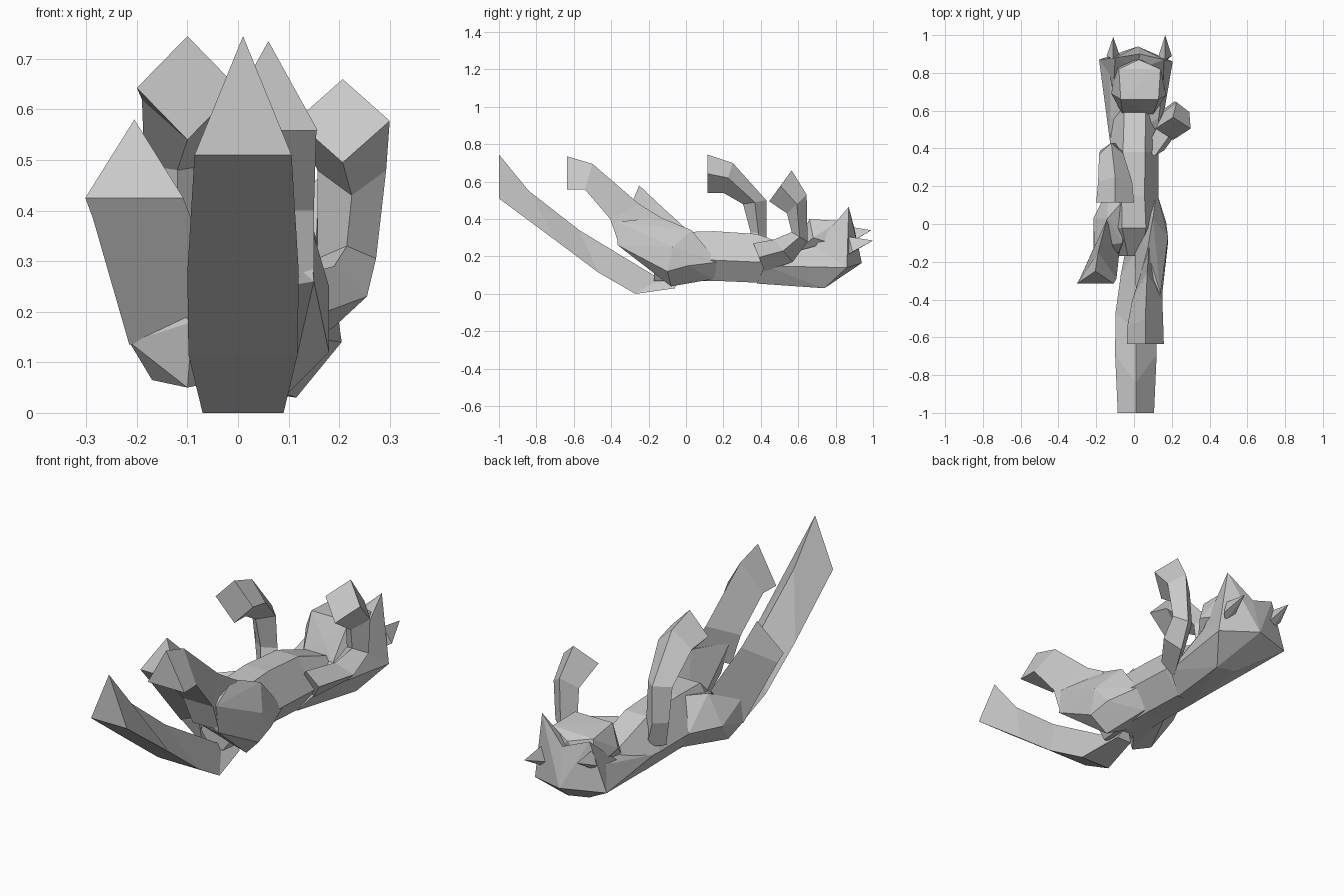
import bpy, bmesh


def finish(name, bm):
    bmesh.ops.recalc_face_normals(bm, faces=bm.faces)
    me = bpy.data.meshes.new(name)
    bm.to_mesh(me)
    bm.free()
    ob = bpy.data.objects.new(name, me)
    bpy.context.collection.objects.link(ob)
    return ob


def hull(name, pts):
    """Faceted convex lump around a few points."""
    bm = bmesh.new()
    for p in pts:
        bm.verts.new(p)
    bmesh.ops.convex_hull(bm, input=bm.verts)
    loose = [v for v in bm.verts if not v.link_faces]
    bmesh.ops.delete(bm, geom=loose, context='VERTS')
    return finish(name, bm)


def loft(name, rings):
    """Skin equal-length rings and cap both ends."""
    bm = bmesh.new()
    vs = [[bm.verts.new(p) for p in r] for r in rings]
    n = len(rings[0])
    for a, b in zip(vs, vs[1:]):
        for i in range(n):
            j = (i + 1) % n
            bm.faces.new((a[i], a[j], b[j], b[i]))
    bm.faces.new(vs[0])
    bm.faces.new(vs[-1])
    return finish(name, bm)


def limb(name, sections, diamond):
    """Section = x, half width, outer y, outer z, inner y, inner z."""
    rings = []
    for x, w, yo, zo, yi, zi in sections:
        if diamond:
            ym, zm = (yo + yi) / 2, (zo + zi) / 2
            rings.append([(x, yo, zo), (x + w, ym, zm), (x, yi, zi), (x - w, ym, zm)])
        else:
            rings.append([(x, yo, zo), (x + w, yi, zi), (x - w, yi, zi)])
    return loft(name, rings)


# Tail: triangular section with a ridge on top
limb("tail", [
    (.01, .096, -1, .745, -1, .51),
    (.01, .11, -.84, .55, -.69, .28),
    (.01, .108, -.57, .34, -.47, .115),
    (.01, .08, -.14, .08, -.27, 0),
    (.01, .04, -.03, .10, -.06, .03)], False)

# Torso: y, left x, right x, bottom z, side z, top z
torso = [(-.17, -.08, .09, .07, .14, .20),
         (-.02, -.14, .14, .065, .19, .33),
         (.15, -.14, .13, .07, .18, .335),
         (.38, -.13, .13, .06, .17, .32),
         (.60, -.12, .13, .07, .18, .24)]
rings = []
for y, l, r, b, s, t in torso:
    c, h = (l + r) / 2, (r - l) / 2
    rings.append([(c - .4 * h, y, b), (c + .4 * h, y, b), (r, y, s),
                  (c + .45 * h, y, t), (c - .45 * h, y, t), (l, y, s)])
loft("torso", rings)

# Head: rolled skull wide at the crown, cheek peaks, upturned muzzle, ears
hull("skull", [
    (.02, .94, .165), (-.185, .87, .17), (.205, .86, .14), (.115, .74, .03), (.0, .74, .05),
    (-.05, .38, .06), (.05, .38, .055), (-.125, .42, .17), (.13, .42, .15),
    (-.12, .56, .21), (.13, .56, .22), (.03, .88, .30), (-.13, .86, .28), (.17, .86, .30)])
for side, tip, base in (("left", (-.10, .88, .40), (-.185, .87, .17)),
                        ("right", (.16, .87, .465), (.205, .86, .14))):
    s = 1 if tip[0] > 0 else -1
    hull(side + "_cheek", [
        tip, base, (.03, .90, .35), (.02, .94, .165),
        (.02 + s * .13, .66, .22), (.02, .82, .30)])
hull("muzzle", [
    (-.08, .82, .385), (.14, .82, .39), (.025, .87, .365), (-.07, .66, .40), (.13, .66, .40),
    (.03, .61, .30), (-.12, .69, .30), (.17, .68, .30), (-.10, .85, .25), (.14, .85, .25),
    (-.06, .58, .22), (.10, .58, .22)])
for side, tip in (("left", (-.11, .99, .34)), ("right", (.165, 1.0, .285))):
    x, y, z = tip
    hull(side + "_ear", [tip, (x - .035, .89, z - .04), (x + .035, .89, z - .06),
                         (x, .87, z + .02), (x, .86, z - .08)])

# Front legs: diamond sections, from the paw down to the shoulder
limb("left_front_leg", [
    (-.10, .10, .115, .745, .115, .54),
    (-.10, .09, .25, .70, .20, .54),
    (-.12, .065, .43, .50, .305, .48),
    (-.12, .06, .43, .32, .345, .33),
    (-.09, .06, .43, .20, .30, .20)], True)
limb("right_front_leg", [
    (.207, .093, .565, .66, .445, .495),
    (.225, .068, .645, .53, .54, .43),
    (.215, .058, .65, .28, .565, .33),
    (.19, .065, .57, .17, .47, .29),
    (.11, .05, .42, .12, .36, .27)], True)

# Hind legs: ridged shins and faceted haunches
limb("left_hind_shin", [
    (-.205, .097, -.25, .58, -.315, .425),
    (-.19, .097, -.15, .485, -.29, .385),
    (-.145, .07, .02, .33, -.13, .135)], False)
limb("right_hind_shin", [
    (.06, .098, -.635, .735, -.635, .558),
    (.06, .095, -.50, .695, -.54, .558),
    (.07, .08, -.25, .48, -.405, .40),
    (.08, .07, -.12, .40, -.36, .27)], False)
hull("left_haunch", [
    (-.215, .03, .18), (-.14, .18, .18), (-.17, -.08, .065), (-.10, -.13, .05),
    (-.06, -.10, .26), (-.06, .12, .32), (-.215, -.13, .14), (-.21, -.12, .25),
    (-.14, .03, .32), (-.09, -.17, .18), (-.06, .15, .08), (0, 0, .07)])
hull("right_haunch", [
    (.14, -.365, .385), (.15, -.365, .26), (.10, -.08, .04), (.18, -.10, .12),
    (.18, -.07, .25), (.10, .03, .34), (.07, -.14, .41), (.01, -.35, .38),
    (.03, -.31, .24), (.17, .01, .15), (.12, .17, .17), (.06, .15, .08), (0, 0, .07)])
